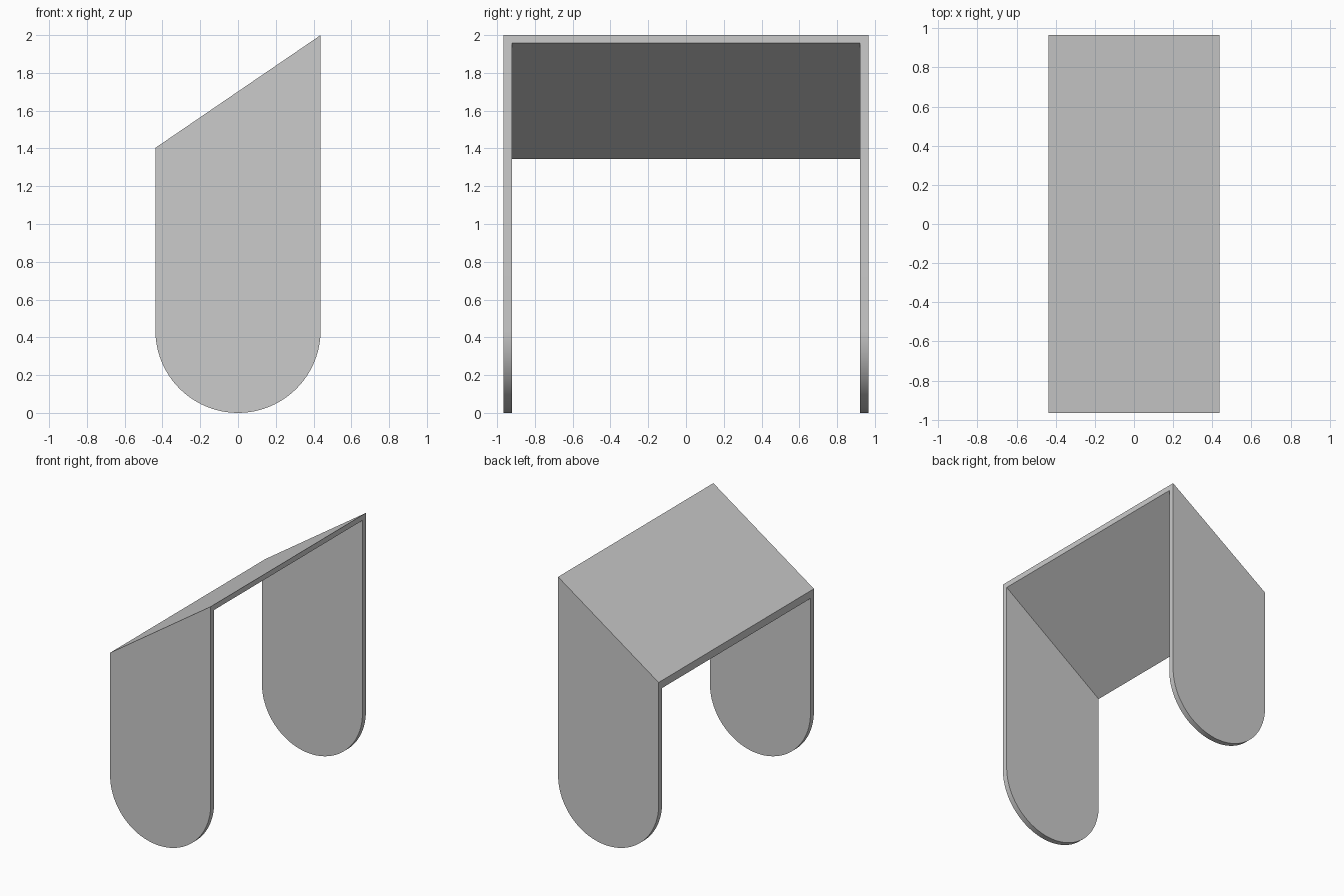
import bpy, bmesh
from math import cos, sin, pi

cube = bpy.data.objects.get("Cube")
if cube:
    bpy.data.objects.remove(cube, do_unlink=True)

HALF_WIDTH = 0.4375
HALF_DEPTH = 0.965
PANEL = 0.043
LOW, HIGH = 1.403, 2.0
ARC_STEPS = 48

grey = bpy.data.materials.new("light grey")
grey.use_nodes = True
colour = (0.6, 0.6, 0.6, 1)
grey.diffuse_color = colour
grey.node_tree.nodes["Principled BSDF"].inputs["Base Color"].default_value = colour


def extrude_profile(name, points, half_depth):
    """Solid made by sweeping an x-z outline along y."""
    bm = bmesh.new()
    face = bm.faces.new([bm.verts.new((x, -half_depth, z)) for x, z in points])
    swept = bmesh.ops.extrude_face_region(bm, geom=[face])["geom"]
    verts = [v for v in swept if isinstance(v, bmesh.types.BMVert)]
    bmesh.ops.translate(bm, verts=verts, vec=(0, 2 * half_depth, 0))
    bmesh.ops.recalc_face_normals(bm, faces=bm.faces)
    mesh = bpy.data.meshes.new(name)
    bm.to_mesh(mesh)
    bm.free()
    mesh.materials.append(grey)
    obj = bpy.data.objects.new(name, mesh)
    bpy.context.collection.objects.link(obj)
    return obj


# Rounded legs and sloping top share one outline
angles = [pi + pi * i / ARC_STEPS for i in range(ARC_STEPS + 1)]
outline = [(HALF_WIDTH * cos(a), HALF_WIDTH * (1 + sin(a))) for a in angles]
outline += [(HALF_WIDTH, HIGH), (-HALF_WIDTH, LOW)]
table = extrude_profile("slanted_top_with_legs", outline, HALF_DEPTH)

# Open space between the legs, under the sloping top
reach = 0.6
under_mid, under_slope = 1.65, 0.702
opening = extrude_profile("opening_cutter", [
    (-reach, -1), (reach, -1),
    (reach, under_mid + under_slope * reach),
    (-reach, under_mid - under_slope * reach)], HALF_DEPTH - PANEL)
opening.hide_render = True

cut = table.modifiers.new("opening", 'BOOLEAN')
cut.operation = 'DIFFERENCE'
cut.solver = 'EXACT'
cut.object = opening

bpy.ops.object.select_all(action='DESELECT')
table.select_set(True)
bpy.context.view_layer.objects.active = table
bpy.ops.object.modifier_apply(modifier=cut.name)
bpy.data.objects.remove(opening, do_unlink=True)
bpy.ops.object.shade_smooth_by_angle()
